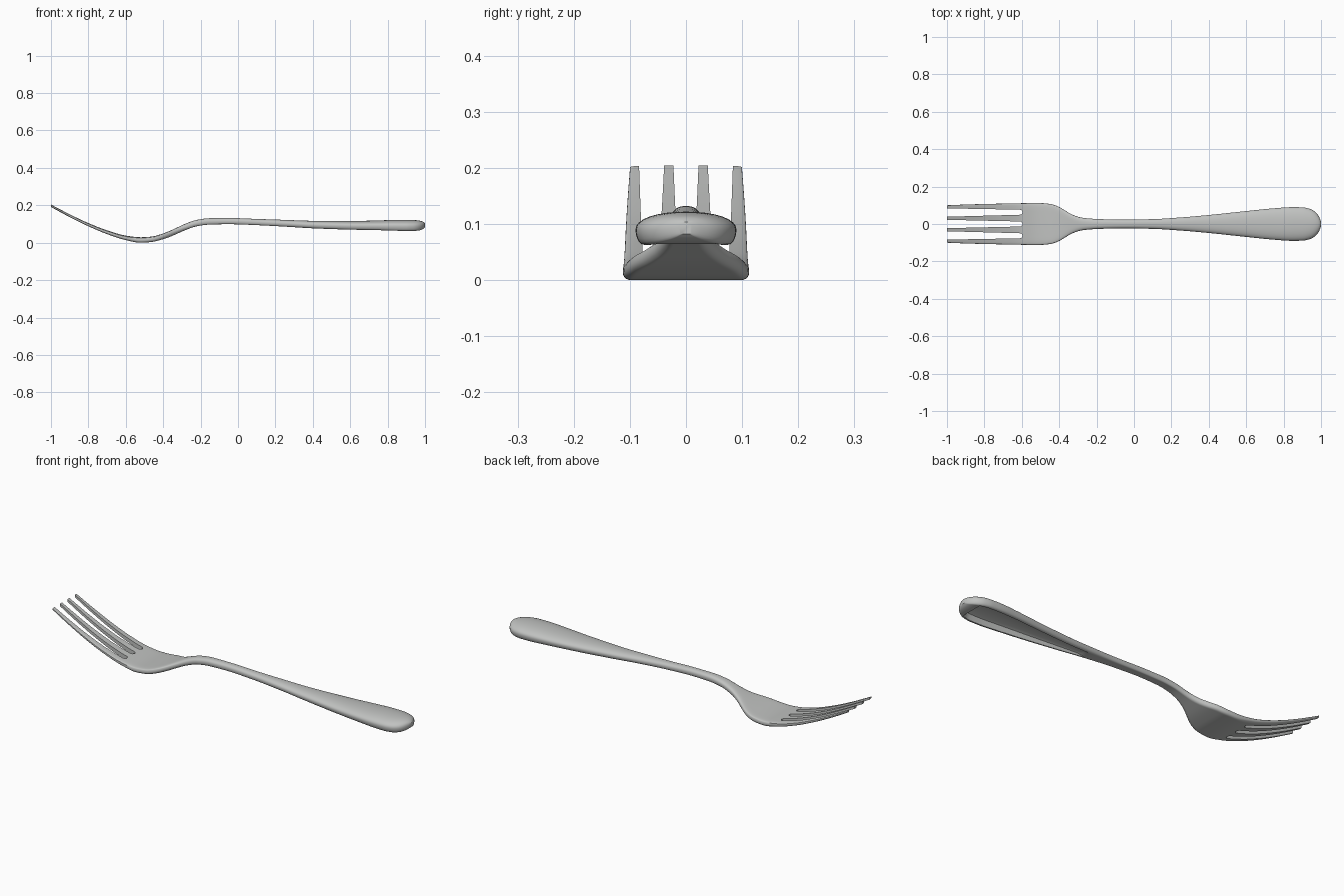
import bpy, bmesh, math

if "Cube" in bpy.data.objects:
    bpy.data.objects.remove(bpy.data.objects["Cube"])

# stations: x, half width, top z, bottom z
STATIONS = [
    (-1.00, .100, .204, .191), (-.90, .104, .152, .137), (-.80, .107, .105, .088),
    (-.70, .109, .066, .046), (-.60, .111, .038, .014), (-.52, .1125, .029, .000),
    (-.46, .109, .033, .004), (-.41, .096, .046, .016), (-.37, .073, .061, .029),
    (-.33, .050, .079, .046), (-.28, .034, .102, .068), (-.22, .028, .122, .088),
    (-.15, .025, .131, .097), (-.05, .0235, .132, .099), (.10, .026, .127, .094),
    (.25, .035, .122, .086), (.40, .048, .117, .077), (.60, .069, .116, .070),
    (.75, .084, .119, .067), (.85, .090, .122, .064), (.90, .089, .122, .063),
    (.94, .081, .121, .063), (.97, .064, .118, .066), (.99, .038, .112, .073),
    (1.0, .012, .104, .082)]
# depth of the hollow under the handle
HOLLOW = [(-1, 0), (.27, 0), (.31, .012), (.45, .022), (.75, .034), (.92, .036), (.955, 0), (1, 0)]


def curve(points, x):
    """Monotone smooth interpolation through (x, value) points."""
    n = len(points)
    slopes = [(points[i + 1][1] - points[i][1]) / (points[i + 1][0] - points[i][0]) for i in range(n - 1)]

    def tangent(i):
        if i == 0 or i == n - 1:
            return slopes[0 if i == 0 else -1]
        a, b = slopes[i - 1], slopes[i]
        return 0 if a * b <= 0 else 2 * a * b / (a + b)
    i = 0
    while i < n - 2 and x > points[i + 1][0]:
        i += 1
    (x0, v0), (x1, v1) = points[i], points[i + 1]
    d = x1 - x0
    t = (x - x0) / d
    return ((2 * t**3 - 3 * t**2 + 1) * v0 + (t**3 - 2 * t**2 + t) * d * tangent(i)
            + (3 * t**2 - 2 * t**3) * v1 + (t**3 - t**2) * d * tangent(i + 1))


def section(x):
    """Closed cross-section: domed top, flat bottom with an optional hollow."""
    w, zt, zb = (curve([(s[0], s[k]) for s in STATIONS], x) for k in (1, 2, 3))
    h = curve(HOLLOW, x)
    zm = zb + .45 * (zt - zb)
    e = curve([(-1, .3), (-.45, .3), (-.25, .8), (1, .95)], x)   # boxy head, round handle
    ring = []
    for k in range(17):
        a = math.pi * k / 16
        c, s = math.cos(a), max(math.sin(a), 0)
        ring.append((x, math.copysign(abs(c) ** e, c) * w, zm + (zt - zm) * s ** e))
    r = min(w * .35, .014)
    half = []
    for k in range(1, 6):
        a = math.pi / 2 * k / 5
        half.append((w - r + r * math.cos(a), zm - (zm - zb) * math.sin(a)))
    wi = (w - r) * .93
    half += [(wi, zb), (wi * .88, zb + .75 * h), (wi * .6, zb + h)]
    ring += [(x, -y, z) for y, z in half]
    ring.append((x, 0, zb + h))
    ring += [(x, y, z) for y, z in reversed(half)]
    return ring


def mesh_object(name, bm):
    bmesh.ops.recalc_face_normals(bm, faces=bm.faces)
    me = bpy.data.meshes.new(name)
    bm.to_mesh(me)
    bm.free()
    ob = bpy.data.objects.new(name, me)
    bpy.context.collection.objects.link(ob)
    return ob


# fork body, lofted along its length
bm = bmesh.new()
xs = [-1 + 1.9 * i / 110 for i in range(111)] + [.91, .92, .93, .94, .95, .96, .97, .98, .985, .99, .995, 1]
rings = [[bm.verts.new(p) for p in section(x)] for x in xs]
for a, b in zip(rings, rings[1:]):
    for i in range(len(a)):
        j = (i + 1) % len(a)
        bm.faces.new((a[i], a[j], b[j], b[i]))
bm.faces.new(rings[0])
bm.faces.new(rings[-1])
fork = mesh_object("fork", bm)

# slots between the tines: tapered prisms with a round inner end
bm = bmesh.new()
for base_y, tip_y in ((-.063, -.061), (0, 0), (.063, .061)):
    outline = [(-1.05, tip_y + .0235), (-1.05, tip_y - .0235)]
    for k in range(9):
        a = -math.pi / 2 + math.pi * k / 8
        outline.append((-.61 + .0135 * math.cos(a), base_y + .0135 * math.sin(a)))
    f = bm.faces.new([bm.verts.new((x, y, -.1)) for x, y in outline])
    ext = bmesh.ops.extrude_face_region(bm, geom=[f])
    for v in ext["geom"]:
        if isinstance(v, bmesh.types.BMVert):
            v.co.z = .4
slots = mesh_object("slot_cutter", bm)
slots.hide_render = True

bpy.context.view_layer.objects.active = fork
fork.select_set(True)
mod = fork.modifiers.new("slots", 'BOOLEAN')
mod.operation = 'DIFFERENCE'
mod.solver = 'EXACT'
mod.object = slots
bpy.ops.object.modifier_apply(modifier=mod.name)
bpy.data.objects.remove(slots)

# brushed steel colour
steel = bpy.data.materials.new("steel_grey")
steel.diffuse_color = (.53, .54, .53, 1)
steel.use_nodes = True
steel.node_tree.nodes["Principled BSDF"].inputs["Base Color"].default_value = steel.diffuse_color
fork.data.materials.clear()
fork.data.materials.append(steel)
bpy.ops.object.shade_smooth_by_angle(angle=math.radians(40))
